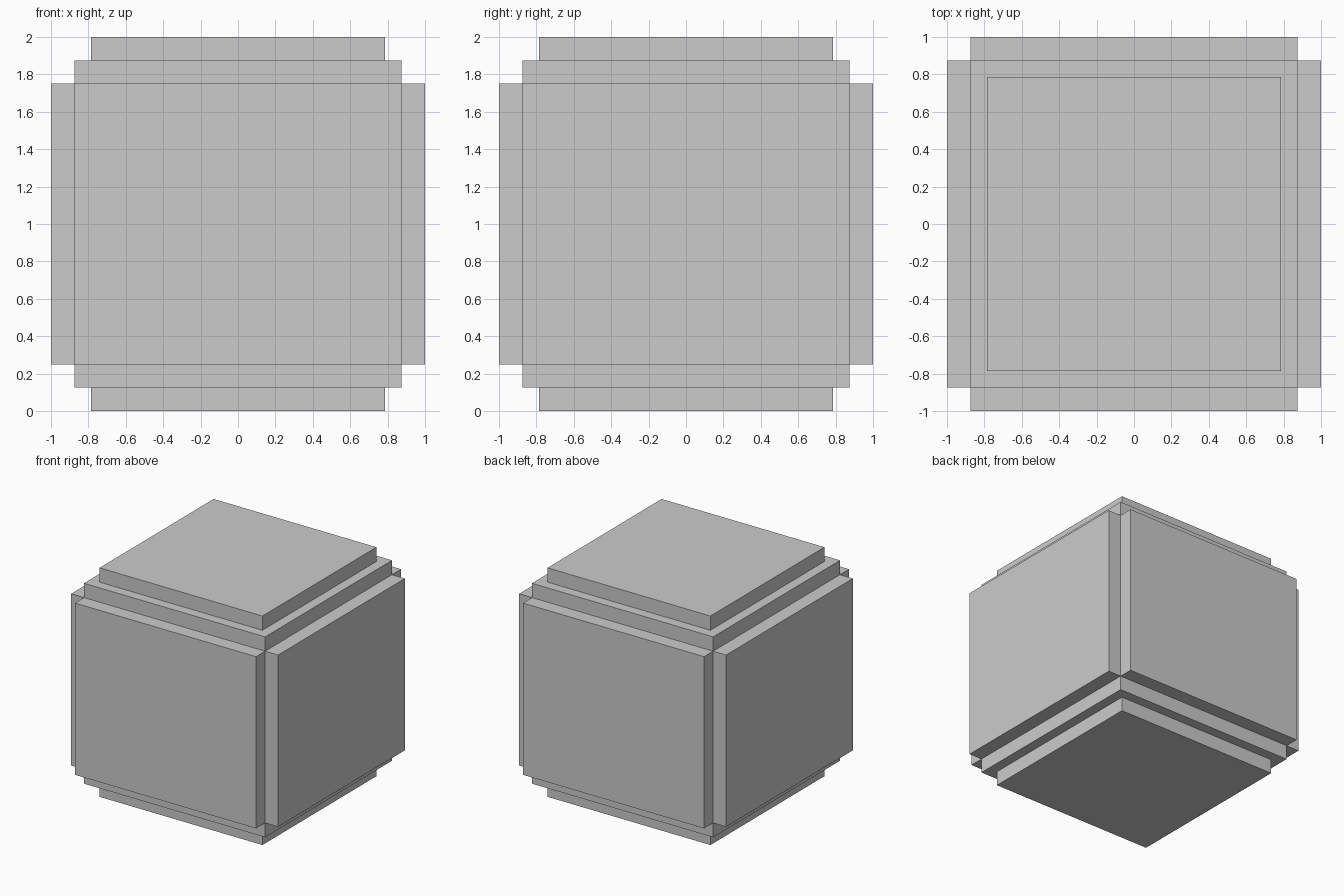
import bpy
import bmesh
from mathutils import Matrix, Vector

if "Cube" in bpy.data.objects:
    bpy.data.objects.remove(bpy.data.objects["Cube"])

CORE = 0.875   # half size of the core cube
STEP = 0.125   # thickness of every raised panel
SIDE = 0.75    # half height of the side panels

# Core cube
bm = bmesh.new()
bmesh.ops.create_cube(bm, size=2 * CORE)

# Cut the side walls to mark the panel height
for z in (-SIDE, SIDE):
    bmesh.ops.bisect_plane(bm, geom=bm.verts[:] + bm.edges[:] + bm.faces[:],
                           plane_co=(0, 0, z), plane_no=(0, 0, 1))

# Inset the caps to mark the smaller top and bottom panels
bm.normal_update()
caps = [f for f in bm.faces if abs(f.normal.z) > 0.9]
bmesh.ops.inset_individual(bm, faces=caps, thickness=STEP)

# Raise all six panels outwards
bm.normal_update()
sides = [f for f in bm.faces if abs(f.normal.z) < 0.1
         and abs(f.calc_center_median().z) < 0.1]
raised = bmesh.ops.extrude_discrete_faces(bm, faces=caps + sides)["faces"]
for face in raised:
    face.normal_update()
    bmesh.ops.translate(bm, verts=face.verts[:], vec=face.normal * STEP)

# Merge the leftover cut strips and stand the block on the ground
bmesh.ops.recalc_face_normals(bm, faces=bm.faces[:])
bmesh.ops.transform(bm, matrix=Matrix.Translation(Vector((0, 0, 1))), verts=bm.verts[:])

mesh = bpy.data.meshes.new("panelled_block")
bm.to_mesh(mesh)
bm.free()
block = bpy.data.objects.new("panelled_block", mesh)
bpy.context.collection.objects.link(block)
